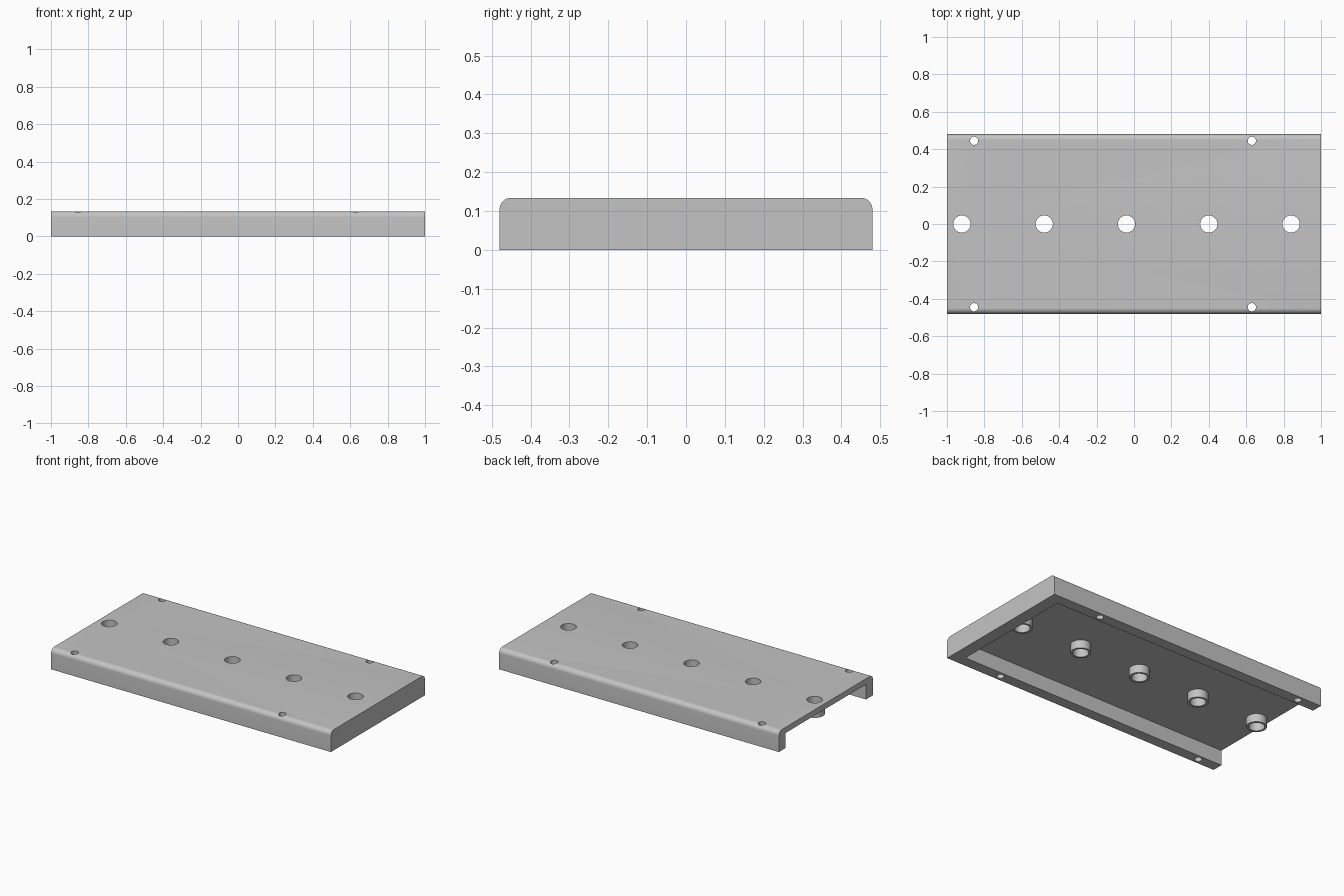
import bpy, bmesh, math
from mathutils import Matrix, Vector

default = bpy.data.objects.get("Cube")
if default:
    bpy.data.objects.remove(default, do_unlink=True)

HALF_Y, HEIGHT = 0.48, 0.134
WALL, END_WALL, CEILING, FILLET = 0.07, 0.08, 0.097, 0.03
HOLES = [-0.92 + 0.44 * i for i in range(5)]
SCREWS = [(x, y) for x in (-0.855, 0.63) for y in (-0.445, 0.445)]

grey = bpy.data.materials.new("plain grey")
grey.use_nodes = True
colour = (0.55, 0.55, 0.55, 1)
grey.diffuse_color = colour
grey.node_tree.nodes["Principled BSDF"].inputs["Base Color"].default_value = colour


def add_object(name, bm):
    mesh = bpy.data.meshes.new(name)
    bm.to_mesh(mesh)
    bm.free()
    mesh.materials.append(grey)
    obj = bpy.data.objects.new(name, mesh)
    bpy.context.collection.objects.link(obj)
    return obj


def add_box(bm, low, high):
    low, high = Vector(low), Vector(high)
    size = Matrix.Diagonal((*(high - low), 1))
    bmesh.ops.create_cube(bm, size=1, matrix=Matrix.Translation((low + high) / 2) @ size)


def add_cylinder(bm, x, y, radius, z0, z1, sides):
    bmesh.ops.create_cone(bm, cap_ends=True, segments=sides, radius1=radius, radius2=radius,
                          depth=z1 - z0, matrix=Matrix.Translation((x, y, (z0 + z1) / 2)))


def boolean(target, tool, operation):
    tool.hide_render = True
    mod = target.modifiers.new(operation.lower(), "BOOLEAN")
    mod.operation, mod.object, mod.solver = operation, tool, "EXACT"
    bpy.context.view_layer.objects.active = target
    bpy.ops.object.modifier_apply(modifier=mod.name)
    bpy.data.objects.remove(tool, do_unlink=True)


# Body block with rounded long top edges
bm = bmesh.new()
add_box(bm, (-1, -HALF_Y, 0), (1, HALF_Y, HEIGHT))
top_edges = [e for e in bm.edges
             if all(v.co.z > HEIGHT / 2 for v in e.verts)
             and abs(e.verts[0].co.x - e.verts[1].co.x) > 1]
bmesh.ops.bevel(bm, geom=top_edges, offset=FILLET, segments=8, profile=0.5, affect="EDGES")
cover = add_object("cover_plate", bm)

# Hollow underside, open at one end
bm = bmesh.new()
add_box(bm, (-1.1, WALL - HALF_Y, -0.1), (1 - END_WALL, HALF_Y - WALL, CEILING))
boolean(cover, add_object("pocket_cutter", bm), "DIFFERENCE")

# Round bosses hanging under the plate
bm = bmesh.new()
for x in HOLES:
    add_cylinder(bm, x, 0, 0.06, 0.044, CEILING + 0.01, 48)
boolean(cover, add_object("bosses", bm), "UNION")

# Through holes in the bosses and the side walls
bm = bmesh.new()
for x in HOLES:
    add_cylinder(bm, x, 0, 0.046, -0.1, HEIGHT + 0.1, 48)
for x, y in SCREWS:
    add_cylinder(bm, x, y, 0.022, -0.1, HEIGHT + 0.1, 32)
boolean(cover, add_object("hole_cutter", bm), "DIFFERENCE")

bpy.ops.object.select_all(action="DESELECT")
cover.select_set(True)
bpy.context.view_layer.objects.active = cover
bpy.ops.object.shade_smooth_by_angle(angle=math.radians(30))
